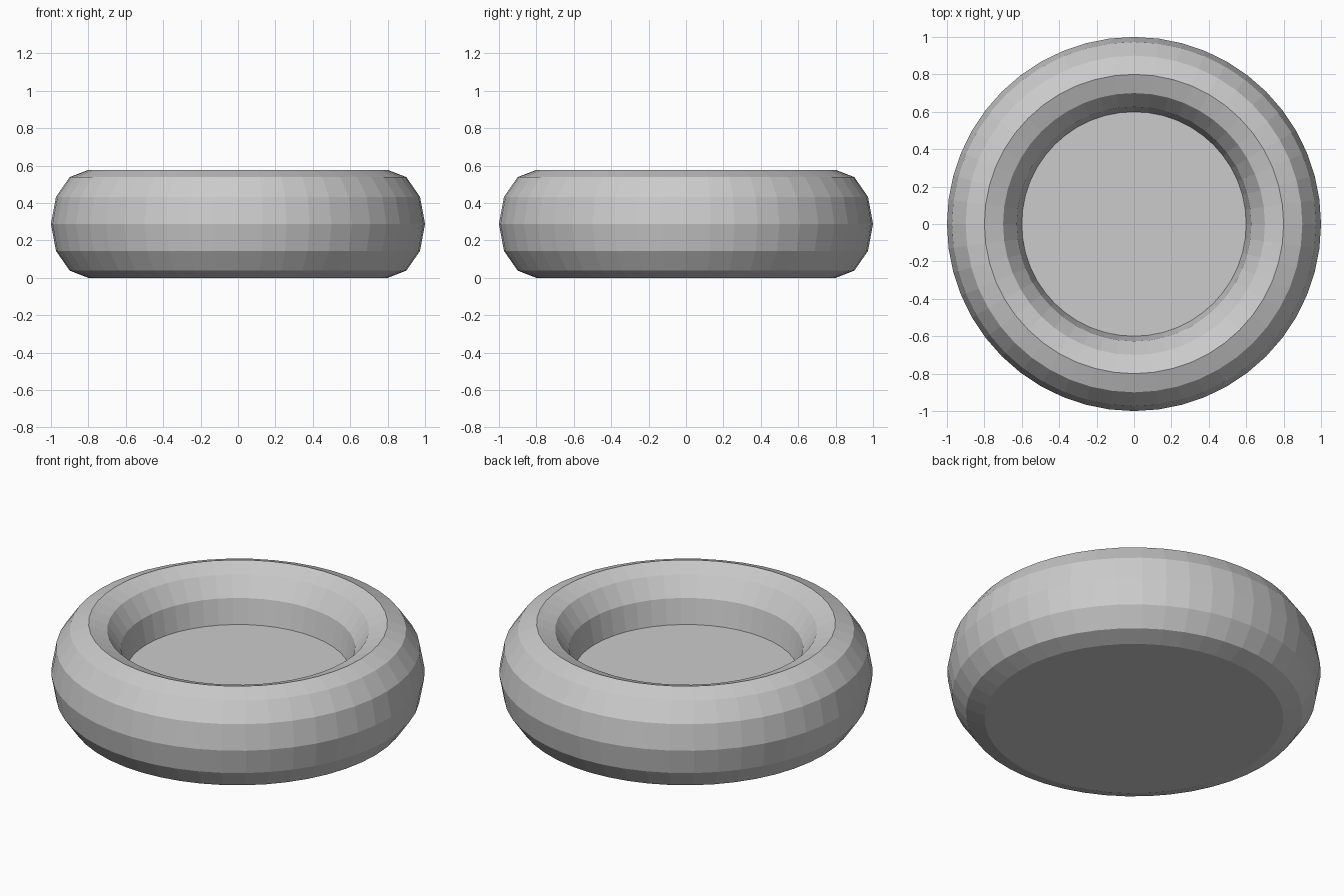
import bpy, bmesh
from math import sin, cos, radians, tau

if "Cube" in bpy.data.objects:
    bpy.data.objects.remove(bpy.data.objects["Cube"])

SEGMENTS = 48          # sides around the ring
RING_R = 0.8           # radius of the ring's centre line
HALF_W = 0.2           # half width of the ring's cross-section
HALF_H = 0.2887        # half height of the ring's cross-section

# Oval cross-section from the bottom, round the outside, over the top, to the inner waist
profile = [(RING_R + HALF_W * cos(radians(a)), HALF_H + HALF_H * sin(radians(a)))
           for a in range(-90, 181, 30)]

bm = bmesh.new()
rings = [[bm.verts.new((r * cos(tau * i / SEGMENTS), r * sin(tau * i / SEGMENTS), z))
          for i in range(SEGMENTS)] for r, z in profile]

# Padded rim
for low, high in zip(rings, rings[1:]):
    for i in range(SEGMENTS):
        j = (i + 1) % SEGMENTS
        bm.faces.new((low[i], low[j], high[j], high[i]))

# Flat underside and raised inner floor
bm.faces.new(rings[0][::-1])
bm.faces.new(rings[-1])
bmesh.ops.recalc_face_normals(bm, faces=bm.faces[:])

mesh = bpy.data.meshes.new("round_bed")
bm.to_mesh(mesh)
bm.free()
bpy.context.collection.objects.link(bpy.data.objects.new("round_bed", mesh))
